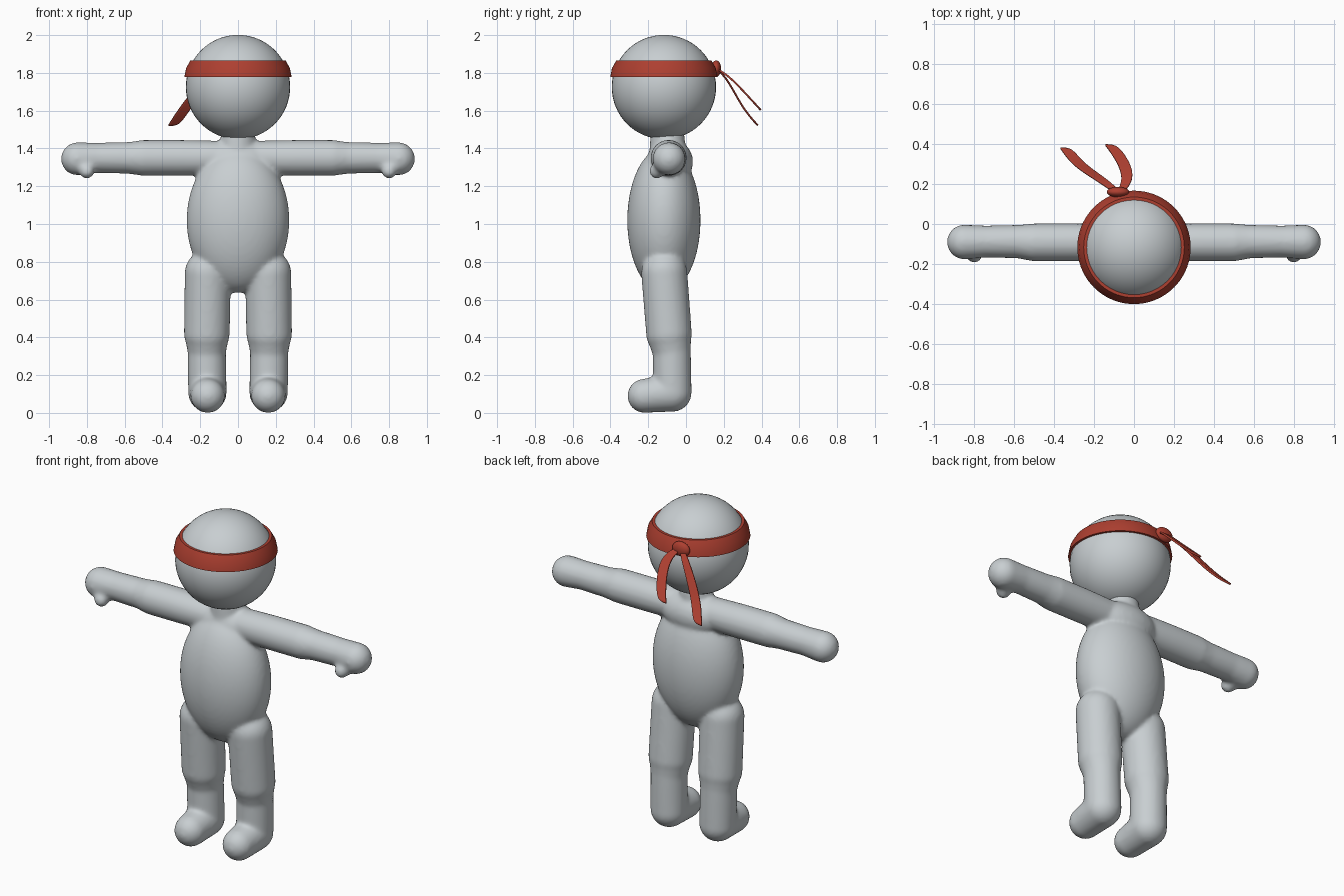
import bpy, bmesh, math
from mathutils import Vector, Matrix

if "Cube" in bpy.data.objects:
    bpy.data.objects.remove(bpy.data.objects["Cube"])


def material(name, rgb):
    m = bpy.data.materials.new(name)
    m.use_nodes = True
    m.diffuse_color = (*rgb, 1)
    m.node_tree.nodes["Principled BSDF"].inputs["Base Color"].default_value = (*rgb, 1)
    return m


GREY = material("pale grey", (0.58, 0.62, 0.64))
RED = material("brick red", (0.42, 0.05, 0.03))
HEAD = Vector((0, -0.117, 1.725))


def finish(name, bm, mat, smooth=True):
    bmesh.ops.recalc_face_normals(bm, faces=bm.faces)
    me = bpy.data.meshes.new(name)
    bm.to_mesh(me)
    bm.free()
    me.materials.append(mat)
    for p in me.polygons:
        p.use_smooth = smooth
    ob = bpy.data.objects.new(name, me)
    bpy.context.collection.objects.link(ob)
    return ob


def ball(bm, center, size):
    mat = Matrix.LocRotScale(Vector(center), None, Vector(size))
    bmesh.ops.create_uvsphere(bm, u_segments=48, v_segments=32, radius=1, matrix=mat)


def limb(bm, side, joints):
    """Chain of balls joined by tapered tubes; each joint is x, y, z, radius."""
    pts = [(Vector((side * x, y, z)), r) for x, y, z, r in joints]
    for p, r in pts:
        ball(bm, p, (r, r, r))
    for (a, ra), (b, rb) in zip(pts, pts[1:]):
        axis = b - a
        turn = axis.to_track_quat('Z', 'Y')
        bmesh.ops.create_cone(bm, cap_ends=True, segments=40, radius1=ra, radius2=rb,
                              depth=axis.length,
                              matrix=Matrix.LocRotScale((a + b) / 2, turn, None))


# Body: overlapping rounded volumes fused into one soft skin
bm = bmesh.new()
ball(bm, (0, -0.117, 1.02), (0.272, 0.194, 0.385))
ball(bm, (0, -0.085, 1.33), (0.21, 0.122, 0.12))
limb(bm, 1, [(0, -0.098, 1.3, 0.1), (0, -0.098, 1.45, 0.092)])
for side in (-1, 1):
    # Arm with hand and thumb
    limb(bm, side, [(0, -0.092, 1.348, 0.09), (0.3, -0.092, 1.35, 0.095),
                    (0.5, -0.092, 1.35, 0.095), (0.58, -0.088, 1.35, 0.084),
                    (0.74, -0.088, 1.35, 0.08), (0.85, -0.09, 1.345, 0.087)])
    limb(bm, side, [(0.83, -0.1, 1.33, 0.06), (0.8, -0.155, 1.28, 0.04)])
    # Leg with foot
    limb(bm, side, [(0.16, -0.115, 0.74, 0.122), (0.165, -0.09, 0.42, 0.121),
                    (0.165, -0.075, 0.32, 0.101), (0.162, -0.072, 0.108, 0.102),
                    (0.16, -0.22, 0.09, 0.09)])
body = finish("body", bm, GREY)
remesh = body.modifiers.new("fuse", 'REMESH')
remesh.mode = 'VOXEL'
remesh.voxel_size = 0.011
remesh.use_smooth_shade = True
soften = body.modifiers.new("soften", 'SMOOTH')
soften.factor = 0.5
soften.iterations = 10

# Head
bm = bmesh.new()
ball(bm, HEAD, (0.276, 0.276, 0.276))
finish("head", bm, GREY)

# Headband: closed strip profile turned around the head
profile = [(0.284, 1.778), (0.275, 1.825), (0.252, 1.866), (0.232, 1.866), (0.262, 1.778)]
bm = bmesh.new()
ring = [bm.verts.new((r, HEAD.y, z)) for r, z in profile]
edges = [bm.edges.new((ring[i], ring[i - 1])) for i in range(len(ring))]
bmesh.ops.spin(bm, geom=ring + edges, cent=(0, HEAD.y, 0), axis=(0, 0, 1),
               angle=math.tau, steps=72, use_merge=True)
bmesh.ops.remove_doubles(bm, verts=bm.verts, dist=0.0001)
band = finish("headband", bm, RED)
bpy.ops.object.select_all(action='DESELECT')
band.select_set(True)
bpy.context.view_layer.objects.active = band
bpy.ops.object.shade_smooth_by_angle(angle=math.radians(40))

# Knot at the back
bm = bmesh.new()
ball(bm, (-0.08, 0.16, 1.823), (0.056, 0.026, 0.043))
finish("headband_knot", bm, RED)


def tail(name, path, widths):
    """Thin ribbon hanging along a path, widened sideways."""
    bm = bmesh.new()
    rows = [[bm.verts.new((x + s * w / 2, y, z)) for s in (-1, 1)]
            for (x, y, z), w in zip(path, widths)]
    for a, b in zip(rows, rows[1:]):
        bm.faces.new((a[0], a[1], b[1], b[0]))
    # Keep the cut end square when rounded
    crease = bm.edges.layers.float.new("crease_edge")
    for e in bm.edges:
        if e.is_boundary:
            e[crease] = 0.6 if len(e.link_faces) == 1 and e.verts[0] in rows[-1] else 0
    ob = finish(name, bm, RED)
    sub = ob.modifiers.new("round", 'SUBSURF')
    sub.levels = sub.render_levels = 3
    thick = ob.modifiers.new("thickness", 'SOLIDIFY')
    thick.thickness = 0.01
    thick.offset = 0


WIDTHS = (0.035, 0.05, 0.06, 0.06, 0.058)
tail("right_ribbon_tail", [(-0.08, 0.155, 1.825), (-0.14, 0.205, 1.785), (-0.215, 0.255, 1.7),
                           (-0.29, 0.31, 1.6), (-0.34, 0.38, 1.522)], WIDTHS)
tail("left_ribbon_tail", [(-0.07, 0.155, 1.825), (-0.035, 0.21, 1.795), (-0.035, 0.265, 1.745),
                          (-0.065, 0.33, 1.675), (-0.115, 0.396, 1.603)], WIDTHS)
